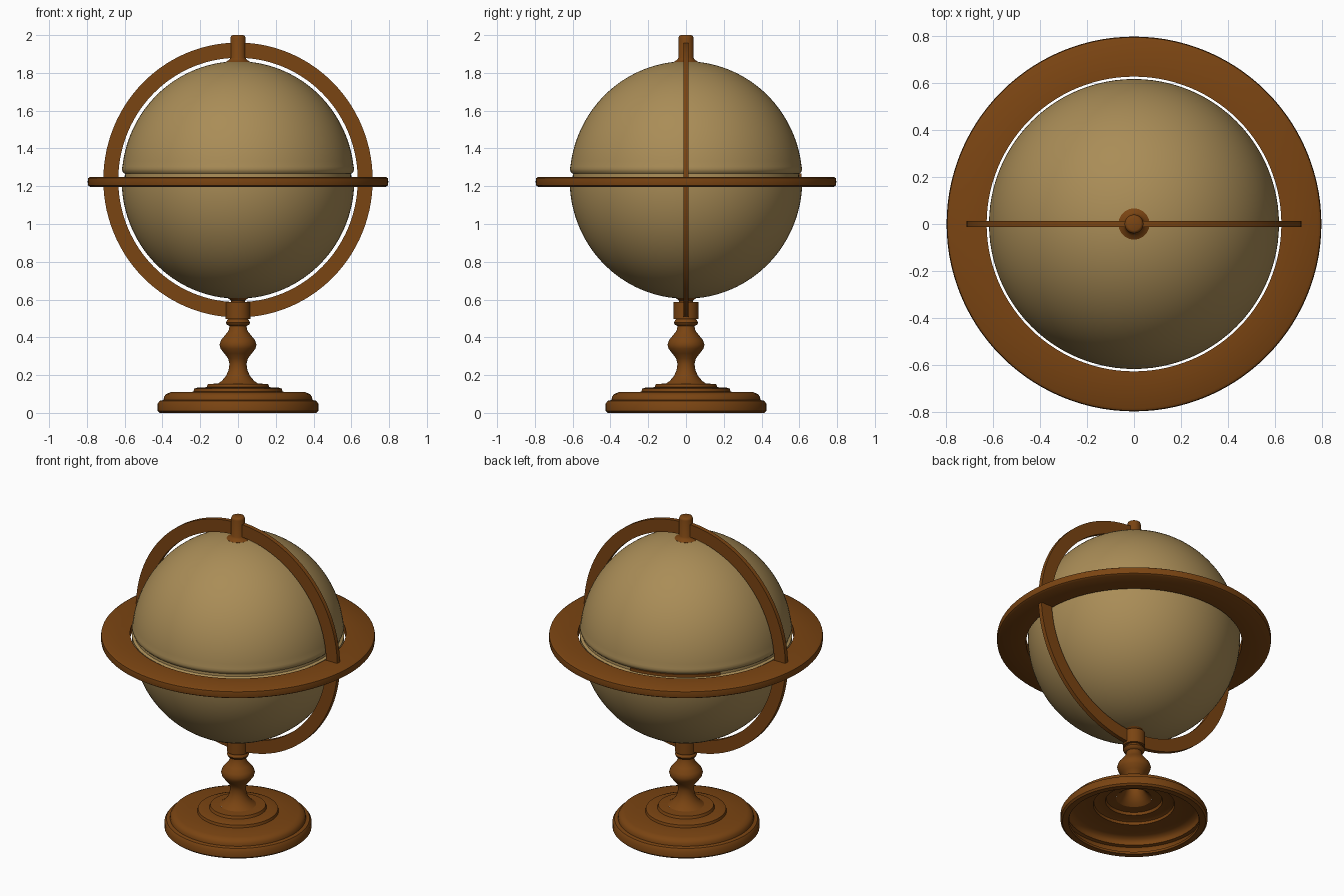
import bpy, bmesh, math

if "Cube" in bpy.data.objects:
    bpy.data.objects.remove(bpy.data.objects["Cube"], do_unlink=True)


def make_material(name, rgb):
    m = bpy.data.materials.new(name)
    m.use_nodes = True
    m.diffuse_color = (*rgb, 1)
    m.node_tree.nodes["Principled BSDF"].inputs["Base Color"].default_value = (*rgb, 1)
    return m


WOOD = make_material("brown wood", (0.195, 0.058, 0.006))
PAPER = make_material("aged parchment", (0.40, 0.265, 0.095))
CENTRE = 1.233     # height of the globe centre
RADIUS = 0.616
STRETCH = 1.02     # globe and meridian are slightly taller than wide


def lathe(name, profile, mat, steps=96, closed=False, start=0, sweep=360, angle=35):
    """Revolve (radius, height) points around z, running from bottom to top on the outside."""
    bm = bmesh.new()
    full = sweep == 360
    columns = []
    for i in range(steps if full else steps + 1):
        a = math.radians(start + sweep * i / steps)
        columns.append([bm.verts.new((r * math.cos(a), r * math.sin(a), z)) for r, z in profile])
    n = len(profile)
    for i in range(steps):
        a, b = columns[i], columns[(i + 1) % len(columns)]
        for j in range(n if closed else n - 1):
            k = (j + 1) % n
            bm.faces.new((a[j], b[j], b[k], a[k]))
    if closed and not full:
        bm.faces.new(columns[0])
        bm.faces.new(columns[-1][::-1])
    bmesh.ops.remove_doubles(bm, verts=bm.verts, dist=0.0002)
    me = bpy.data.meshes.new(name)
    bm.to_mesh(me)
    bm.free()
    me.materials.append(mat)
    ob = bpy.data.objects.new(name, me)
    bpy.context.collection.objects.link(ob)
    bpy.ops.object.select_all(action='DESELECT')
    ob.select_set(True)
    bpy.context.view_layer.objects.active = ob
    bpy.ops.object.shade_smooth_by_angle(angle=math.radians(angle))
    return ob


def globe_arc(low, high, steps=32):
    """Profile of the globe between two latitudes in degrees."""
    lats = [math.radians(low + (high - low) * i / steps) for i in range(steps + 1)]
    return [(RADIUS * math.cos(t), CENTRE + RADIUS * STRETCH * math.sin(t)) for t in lats]


# Hollow turned foot with stepped mouldings and a baluster stem
lathe("stand_foot", [(0.375, 0.012), (0.38, 0), (0.415, 0), (0.426, 0.01), (0.426, 0.048),
                     (0.415, 0.064), (0.394, 0.068), (0.392, 0.085), (0.38, 0.1), (0.355, 0.11),
                     (0.236, 0.112), (0.232, 0.128), (0.215, 0.134), (0.166, 0.136),
                     (0.16, 0.152), (0.105, 0.156)], WOOD)
lathe("stand_stem", [(0.105, 0.156), (0.085, 0.17), (0.064, 0.195), (0.05, 0.225), (0.045, 0.26),
                     (0.052, 0.288), (0.073, 0.315), (0.092, 0.34), (0.098, 0.362), (0.09, 0.385),
                     (0.068, 0.412), (0.05, 0.435), (0.045, 0.46), (0.058, 0.466), (0.064, 0.478),
                     (0.058, 0.49), (0.05, 0.498)], WOOD, 48, angle=45)
lathe("meridian_socket", [(0, 0.498), (0.065, 0.498), (0.065, 0.587), (0, 0.587)], WOOD, 40)
lathe("lower_pivot", [(0.035, 0.585), (0.038, 0.596), (0.06, 0.612), (0, 0.612)], WOOD, 40)

# Lower bowl, recessed neck and opening lid with a rounded rim
lathe("globe_bowl", globe_arc(-90, 1) + [(0.6, 1.25), (0.598, 1.28)], PAPER)
lathe("globe_lid", [(0.59, 1.266), (0.603, 1.268), (0.611, 1.277), (0.615, 1.292)]
      + globe_arc(6.5, 90), PAPER)

# Strip in the groove behind the lid
lathe("hinge_strip", [(0.59, 1.25), (0.611, 1.25), (0.611, 1.268), (0.59, 1.268)], WOOD, 16,
      closed=True, start=93, sweep=51)

# Flat horizon ring with softened edges
lathe("horizon_ring", [(0.626, 1.197), (0.782, 1.197), (0.793, 1.204), (0.796, 1.224),
                       (0.793, 1.243), (0.782, 1.25), (0.626, 1.25)], WOOD, 112, closed=True)

# Thin upright meridian ring, turned into the front plane
meridian = lathe("meridian_ring", [(0.634, -0.0135), (0.713, -0.0135), (0.713, 0.0135),
                                   (0.634, 0.0135)], WOOD, 112, closed=True)
meridian.rotation_euler.x = math.pi / 2
meridian.scale.y = STRETCH
meridian.location.z = CENTRE

# Top pivot pin with a flared collar
lathe("top_pivot", [(0.066, 1.85), (0.066, 1.858), (0.048, 1.868), (0.04, 1.88), (0.04, 1.985),
                    (0.036, 1.996), (0.028, 2.0), (0, 2.0)], WOOD, 40, angle=50)
